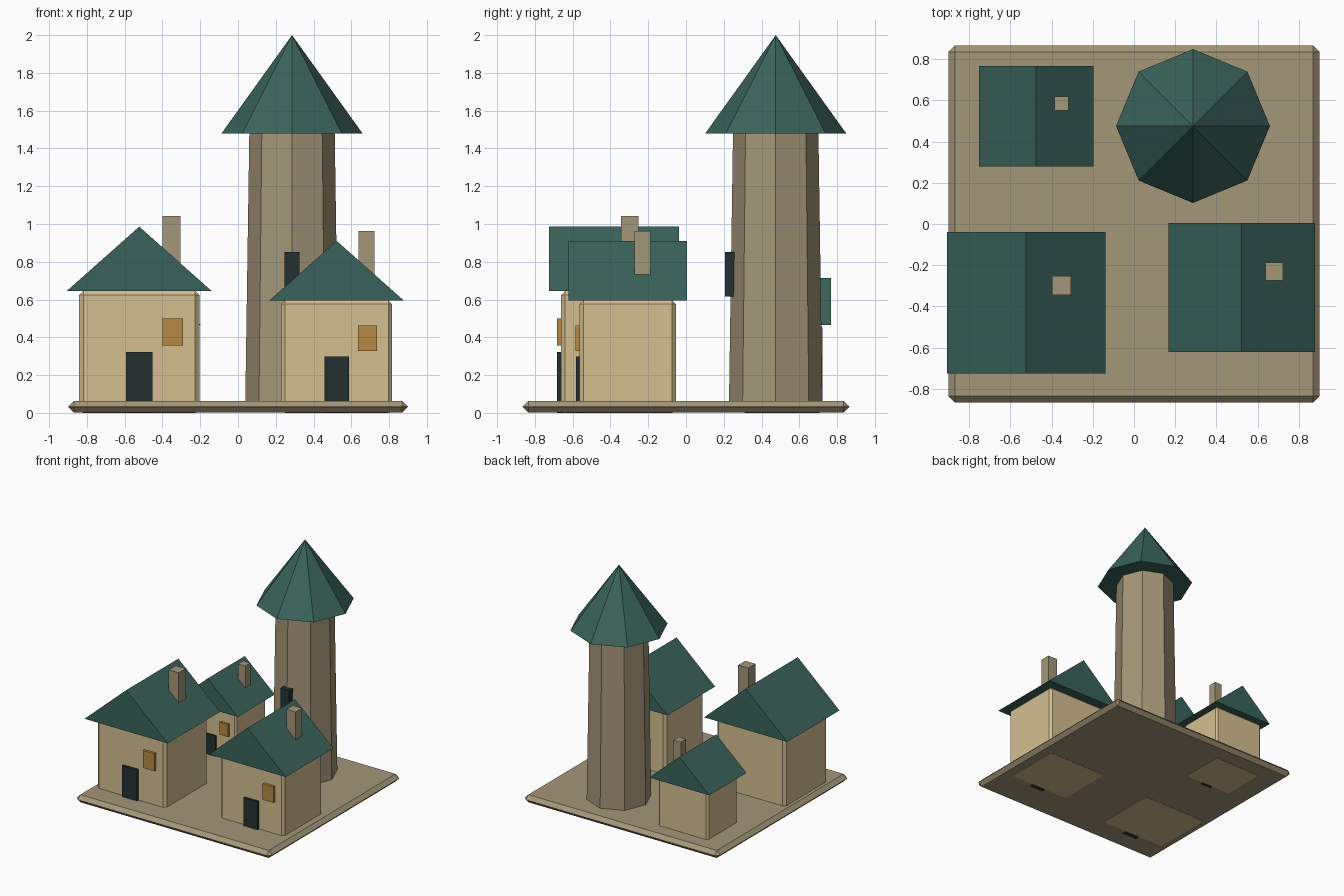
import bpy
import math
from mathutils import Vector

if "Cube" in bpy.data.objects:
    bpy.data.objects.remove(bpy.data.objects["Cube"], do_unlink=True)


def make_material(name, rgb):
    mat = bpy.data.materials.new(name)
    mat.use_nodes = True
    mat.diffuse_color = (*rgb, 1)
    mat.node_tree.nodes["Principled BSDF"].inputs["Base Color"].default_value = (*rgb, 1)
    return mat


plaster = make_material("cream plaster", (0.66, 0.52, 0.285))
stone = make_material("grey brown stone", (0.37, 0.305, 0.19))
roof_green = make_material("dark teal roof", (0.042, 0.123, 0.103))
dark = make_material("near black wood", (0.017, 0.03, 0.031))
amber = make_material("amber window", (0.47, 0.25, 0.054))


def box(name, low, high, mat, bevel=0):
    """Box between two corners, with optional chamfered edges."""
    low, high = Vector(low), Vector(high)
    bpy.ops.mesh.primitive_cube_add(size=1, location=(low + high) / 2)
    obj = bpy.context.object
    obj.name = name
    obj.scale = high - low
    bpy.ops.object.transform_apply(location=False, rotation=False, scale=True)
    obj.data.materials.append(mat)
    if bevel:
        mod = obj.modifiers.new("chamfer", "BEVEL")
        mod.width = bevel
        mod.segments = 1
    return obj


def gable_roof(name, centre, half_x, half_y, eaves, ridge, mat):
    """Closed triangular prism with the ridge along y."""
    profile = [(-half_x, eaves), (half_x, eaves), (0, ridge)]
    verts = [(x, y, z) for y in (-half_y, half_y) for x, z in profile]
    faces = [(0, 1, 2), (5, 4, 3), (0, 3, 4, 1), (1, 4, 5, 2), (2, 5, 3, 0)]
    mesh = bpy.data.meshes.new(name)
    mesh.from_pydata(verts, [], faces)
    mesh.materials.append(mat)
    obj = bpy.data.objects.new(name, mesh)
    obj.location = (*centre, 0)
    bpy.context.collection.objects.link(obj)


def octagon(name, centre, r_low, r_high, z_low, z_high, mat):
    """Eight-sided tapered column with corners on the axes."""
    bpy.ops.mesh.primitive_cone_add(vertices=8, radius1=r_low, radius2=r_high,
                                    depth=z_high - z_low,
                                    location=(*centre, (z_low + z_high) / 2))
    obj = bpy.context.object
    obj.name = name
    obj.data.materials.append(mat)


def house(name, cx, cy, s, half_y):
    """Cottage scaled by s, with walls, roof, chimney, door and window."""
    half_x, eaves, ridge = 0.318 * s, 0.645 * s, 0.986 * s
    front = cy - half_y
    box(name + "_walls", (cx - half_x, front, 0), (cx + half_x, cy + half_y, eaves),
        plaster, 0.022 * s)
    gable_roof(name + "_roof", (cx, cy), half_x * 1.207, half_y * 1.228,
               eaves, ridge, roof_green)
    px, py, r = cx + 0.171 * s, cy + 0.084 * s, 0.0465 * s
    box(name + "_chimney", (px - r, py - r, 0.7 * s), (px + r, py + r, 1.043 * s), stone)
    box(name + "_door", (cx - 0.07 * s, front - 0.021 * s, 0),
        (cx + 0.07 * s, front + 0.02 * s, 0.322 * s), dark)
    wx = cx + 0.178 * s
    box(name + "_window", (wx - 0.054 * s, front - 0.022 * s, 0.356 * s),
        (wx + 0.054 * s, front + 0.02 * s, 0.501 * s), amber)


# Ground slab
box("ground_slab", (-0.9, -0.866, 0.001), (0.9, 0.866, 0.064), stone, 0.031)

# Cottages
house("large_house", -0.523, -0.382, 1.0, 0.28)
house("medium_house", 0.522, -0.308, 0.924, 0.2555)
house("small_house", -0.475, 0.523, 0.723, 0.199)

# Watchtower
tower = (0.286, 0.475)
octagon("tower_shaft", tower, 0.248, 0.226, 0.02, 1.49, stone)
octagon("tower_roof", tower, 0.373, 0, 1.48, 2.0, roof_green)
box("tower_window", (tower[0] - 0.04, 0.207, 0.617), (tower[0] + 0.04, 0.26, 0.852), dark)
